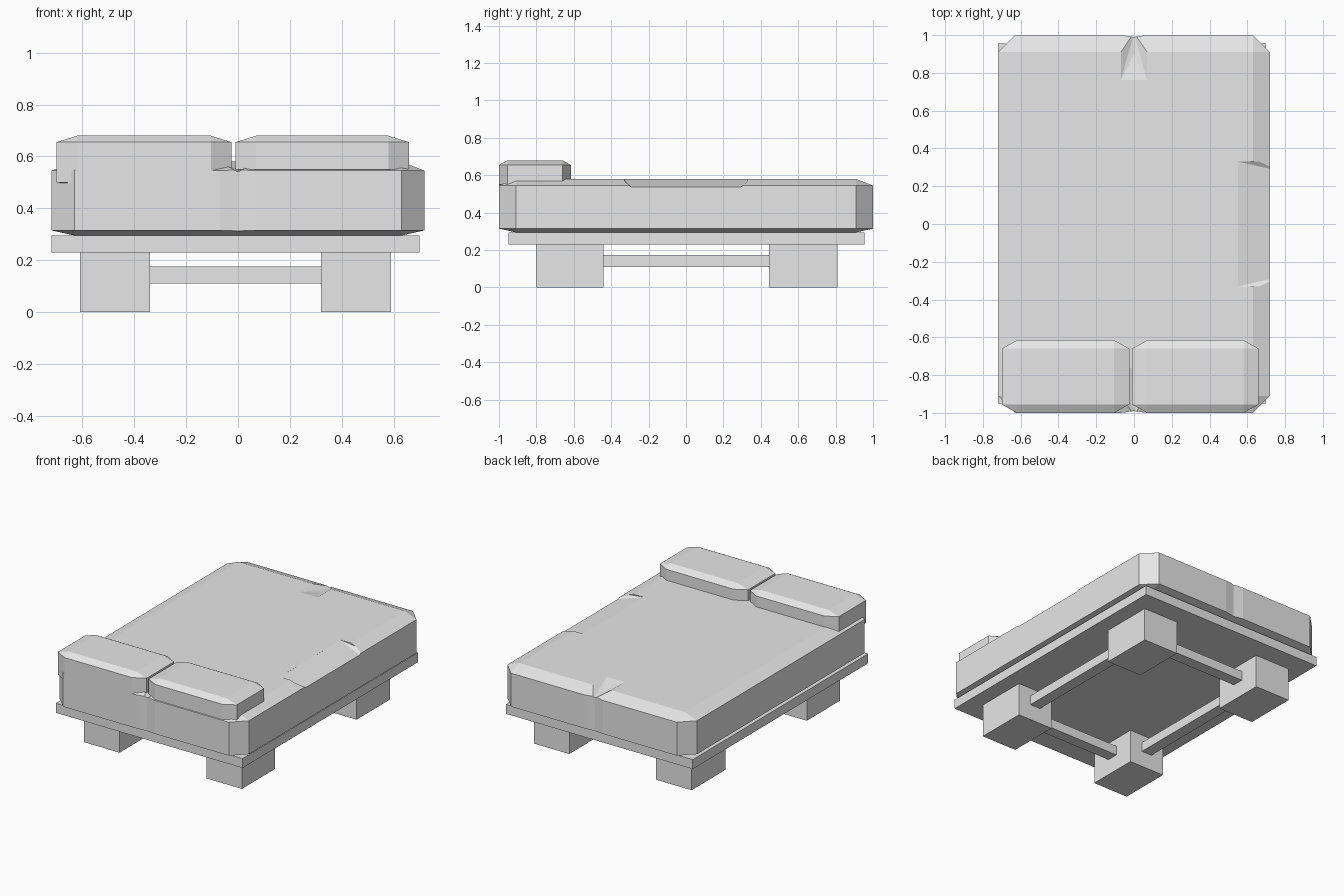
import bpy
import bmesh

cube = bpy.data.objects.get("Cube")
if cube:
    bpy.data.objects.remove(cube, do_unlink=True)

grey = bpy.data.materials.new("light_grey")
grey.use_nodes = True
grey.diffuse_color = (0.8, 0.8, 0.8, 1)
grey.node_tree.nodes["Principled BSDF"].inputs["Base Color"].default_value = (0.8, 0.8, 0.8, 1)


def hull(name, points):
    """Flat-faced solid wrapped around a few points."""
    bm = bmesh.new()
    for p in points:
        bm.verts.new(p)
    result = bmesh.ops.convex_hull(bm, input=bm.verts)
    spare = {v for v in result["geom_interior"] if isinstance(v, bmesh.types.BMVert)}
    bmesh.ops.delete(bm, geom=list(spare), context="VERTS")
    bmesh.ops.dissolve_limit(bm, angle_limit=0.001, verts=bm.verts, edges=bm.edges)
    bmesh.ops.recalc_face_normals(bm, faces=bm.faces)
    mesh = bpy.data.meshes.new(name)
    bm.to_mesh(mesh)
    bm.free()
    mesh.materials.append(grey)
    obj = bpy.data.objects.new(name, mesh)
    bpy.context.collection.objects.link(obj)
    return obj


def box(name, x, y, z):
    return hull(name, [(a, b, c) for a in x for b in y for c in z])


def cushion(name, x, y, z, cut_x, cut_y):
    """Box with chamfered edges; z lists bottom, wall start, wall end, top."""
    inner_x = (x[0] + cut_x, x[1] - cut_x)
    inner_y = (y[0] + cut_y, y[1] - cut_y)
    points = [(a, b, c) for a in inner_x for b in inner_y for c in (z[0], z[3])]
    for c in z[1:3]:
        points += [(a, b, c) for a in x for b in inner_y]
        points += [(a, b, c) for a in inner_x for b in y]
    return hull(name, points)


def carve(target, cutter):
    mod = target.modifiers.new("carve", "BOOLEAN")
    mod.operation = "DIFFERENCE"
    mod.solver = "EXACT"
    mod.object = cutter
    bpy.context.view_layer.objects.active = target
    bpy.ops.object.modifier_apply(modifier=mod.name)
    bpy.data.objects.remove(cutter, do_unlink=True)


# Mattress, with pinched seams at both ends and a pressed edge on its left
mattress = cushion("mattress", (-0.72, 0.72), (-1, 1), (0.295, 0.315, 0.545, 0.58), 0.09, 0.09)
for s in (-1, 1):
    groove = [(x, s * y, z) for x, y in ((-0.077, 1.001), (0.077, 1.001), (0, 0.99)) for z in (0.28, 0.6)]
    carve(mattress, hull("seam_cutter", groove))
    pinch = [(x, s * y, z) for x in (-0.07, 0.07) for y in (0.76, 1.01) for z in (0.5805, 0.6)]
    pinch += [(0, s * 0.9, 0.55), (0, s * 1.01, 0.54)]
    carve(mattress, hull("pinch_cutter", pinch))
press = []
for s in (-1, 1):
    press += [(0.55, s * 0.33, 0.5798), (0.55, s * 0.33, 0.6), (0.73, s * 0.33, 0.56),
              (0.73, s * 0.33, 0.6), (0.63, s * 0.29, 0.568), (0.73, s * 0.29, 0.535)]
carve(mattress, hull("press_cutter", press))

# Pillows
cushion("right_pillow", (-0.70, -0.025), (-1, -0.615), (0.49, 0.5, 0.655, 0.68), 0.08, 0.045)
cushion("left_pillow", (-0.01, 0.66), (-1, -0.615), (0.54, 0.55, 0.655, 0.68), 0.08, 0.045)

# Base board
box("base_board", (-0.72, 0.70), (-0.95, 0.955), (0.23, 0.295))

# Block legs
legs_x = {"right": (-0.61, -0.34), "left": (0.32, 0.59)}
legs_y = {"front": (-0.80, -0.44), "back": (0.445, 0.81)}
for side, x in legs_x.items():
    for end, y in legs_y.items():
        box(f"{end}_{side}_leg", x, y, (0, 0.23))

# Rails joining the legs
for side, x in legs_x.items():
    mid = sum(x) / 2
    box(f"{side}_rail", (mid - 0.04, mid + 0.04), (-0.44, 0.445), (0.11, 0.175))
for end, y in legs_y.items():
    mid = sum(y) / 2
    box(f"{end}_rail", (-0.34, 0.32), (mid - 0.04, mid + 0.04), (0.11, 0.175))
